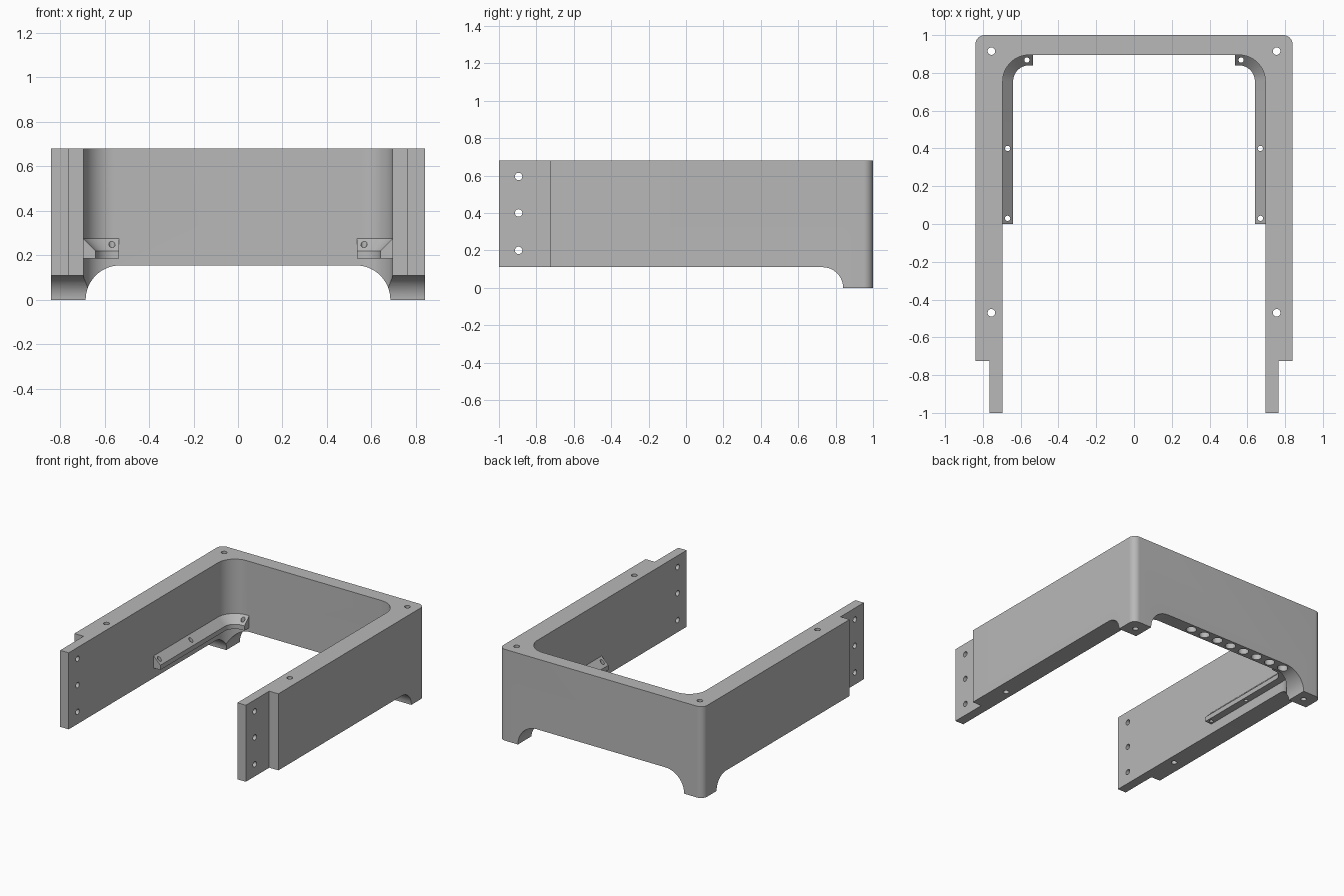
import bpy, bmesh
from math import cos, sin, pi, radians
from mathutils import Vector

cube = bpy.data.objects.get("Cube")
if cube:
    bpy.data.objects.remove(cube, do_unlink=True)

grey = bpy.data.materials.new("plain grey")
grey.use_nodes = True
grey.diffuse_color = (0.48, 0.48, 0.48, 1)
grey.node_tree.nodes["Principled BSDF"].inputs["Base Color"].default_value = (0.48, 0.48, 0.48, 1)

HEIGHT, WALL, OUTER, BACK = 0.68, 0.695, 0.84, 0.895
BEND = 0.14


def arc(cx, cy, r, a0, a1, n=16):
    angles = [radians(a0 + (a1 - a0) * i / n) for i in range(n + 1)]
    return [(cx + r * cos(a), cy + r * sin(a)) for a in angles]


def make_object(name, bm):
    bmesh.ops.recalc_face_normals(bm, faces=bm.faces)
    mesh = bpy.data.meshes.new(name)
    bm.to_mesh(mesh)
    bm.free()
    mesh.materials.append(grey)
    obj = bpy.data.objects.new(name, mesh)
    bpy.context.collection.objects.link(obj)
    return obj


def prism(name, points, sweep):
    """Extrude a closed loop of 3D points along a vector."""
    bm = bmesh.new()
    face = bm.faces.new([bm.verts.new(p) for p in points])
    grown = bmesh.ops.extrude_face_region(bm, geom=[face])
    verts = [g for g in grown["geom"] if isinstance(g, bmesh.types.BMVert)]
    bmesh.ops.translate(bm, verts=verts, vec=Vector(sweep))
    return make_object(name, bm)


def rod(start, sweep, r):
    """Round cutter along x or z."""
    x, y, z = start
    ring = arc(0, 0, r, 0, 345, 23)
    pts = [(x, y + a, z + b) if sweep[0] else (x + a, y + b, z) for a, b in ring]
    return prism("hole_cutter", pts, sweep)


def cut(obj, cutter):
    bpy.context.view_layer.objects.active = obj
    mod = obj.modifiers.new("cut", "BOOLEAN")
    mod.operation, mod.solver, mod.object = "DIFFERENCE", "EXACT", cutter
    bpy.ops.object.modifier_apply(modifier=mod.name)
    bpy.data.objects.remove(cutter, do_unlink=True)


def smooth(obj):
    bpy.ops.object.select_all(action="DESELECT")
    obj.select_set(True)
    bpy.context.view_layer.objects.active = obj
    bpy.ops.object.shade_smooth_by_angle(angle=radians(30))


# U-shaped frame with stepped arm ends
half = [(0.765, -1), (0.765, -0.725), (OUTER, -0.725)]
half += arc(OUTER - 0.05, 0.95, 0.05, 0, 90)
inner = arc(WALL - BEND, BACK - BEND, BEND, 90, 0) + [(WALL, -1)]
left_inner = [(-x, y) for x, y in reversed(inner)]
left_outer = [(-x, y) for x, y in reversed(half)]
outline = half + left_outer + left_inner + inner
frame = prism("frame", [(x, y, 0) for x, y in outline], (0, 0, HEIGHT))

# Arches that leave the two back feet
side = [(-1.2, -0.1), (0.84, -0.1)] + arc(0.73, 0, 0.11, 0, 90) + [(-1.2, 0.11)]
cut(frame, prism("side_arch_cutter", [(-1, y, z) for y, z in side], (2, 0, 0)))
r = 0.155
rear = [(-0.685, -0.1), (0.685, -0.1)] + arc(0.685 - r, 0, r, 0, 90) + arc(r - 0.685, 0, r, 90, 180)
cut(frame, prism("rear_arch_cutter", [(x, 0.5, z) for x, z in rear], (0, 1, 0)))

# Vertical screw holes and cross holes at the arm ends
for s in (-1, 1):
    for y in (0.915, -0.47):
        cut(frame, rod((s * 0.755, y, -0.1), (0, 0, 1), 0.02))
    for z in (0.2, 0.4, 0.595):
        cut(frame, rod((s * 0.73 - 0.1, -0.895, z), (0.2, 0, 0), 0.02))

# Row of blind holes under the back wall
for i in range(8):
    cut(frame, rod((0.28 - 0.117 * i, 0.947, 0.05), (0, 0, 0.25), 0.036))
smooth(frame)

# Curved support ledges along the inner corners
SECTION = [(-0.01, 0.275), (0, 0.275), (0.055, 0.22), (0.055, 0.185), (-0.01, 0.185)]


def ledge(name, s):
    bm = bmesh.new()
    loops = []
    paths = []
    for d, z in SECTION:
        bend = arc(WALL - BEND, BACK - BEND, BEND - d, 0, 90)
        paths.append([(WALL - d, 0)] + bend + [(0.535, BACK - d)])
    for k in range(len(paths[0])):
        loops.append([bm.verts.new((s * p[k][0], p[k][1], z))
                      for p, (d, z) in zip(paths, SECTION)])
    n = len(SECTION)
    for a, b in zip(loops, loops[1:]):
        for j in range(n):
            bm.faces.new((a[j], a[(j + 1) % n], b[(j + 1) % n], b[j]))
    bm.faces.new(loops[0])
    bm.faces.new(loops[-1])
    obj = make_object(name, bm)
    for x, y in ((0.669, 0.03), (0.669, 0.4), (0.567, 0.868)):
        cut(obj, rod((s * x, y, 0.1), (0, 0, 0.3), 0.014))
    smooth(obj)


ledge("left_ledge", 1)
ledge("right_ledge", -1)
